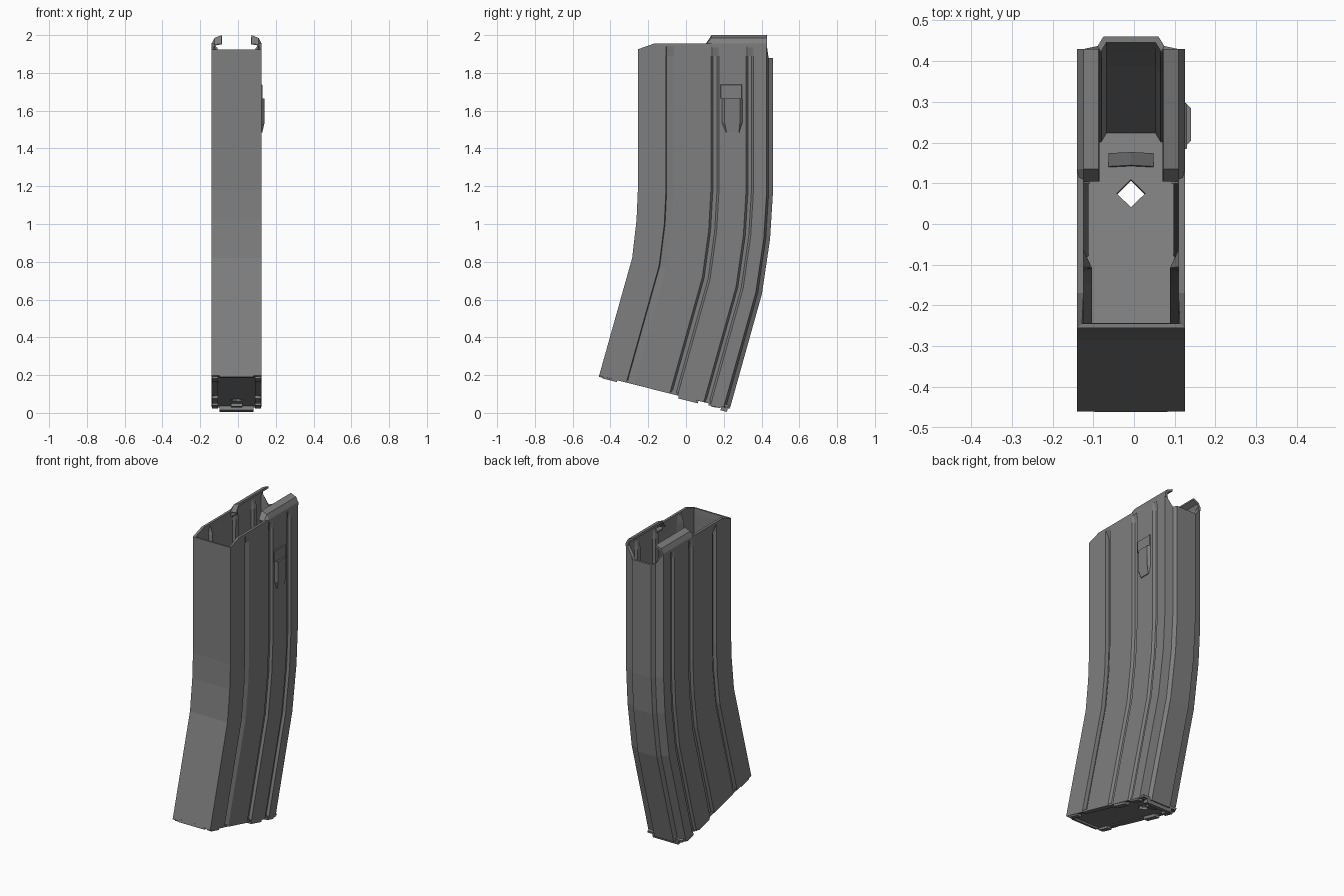
import bpy, bmesh
from mathutils import Vector

if "Cube" in bpy.data.objects:
    bpy.data.objects.remove(bpy.data.objects["Cube"])

CX, W = -0.0075, 0.1325          # centre line and half width of the shell

# Dark grey metal
metal = bpy.data.materials.new("dark_metal")
metal.diffuse_color = (0.21, 0.21, 0.21, 1)
metal.use_nodes = True
metal.node_tree.nodes["Principled BSDF"].inputs["Base Color"].default_value = metal.diffuse_color


def make(name, verts, faces, thick=0):
    bm = bmesh.new()
    vs = [bm.verts.new(v) for v in verts]
    for f in faces:
        bm.faces.new([vs[i] for i in f])
    bmesh.ops.remove_doubles(bm, verts=bm.verts, dist=0.0015)
    bmesh.ops.recalc_face_normals(bm, faces=bm.faces)
    me = bpy.data.meshes.new(name)
    bm.to_mesh(me)
    bm.free()
    me.materials.append(metal)
    ob = bpy.data.objects.new(name, me)
    bpy.context.collection.objects.link(ob)
    if thick:
        m = ob.modifiers.new("wall", 'SOLIDIFY')
        m.thickness, m.offset = thick, -1
    return ob


def loft(name, rings, caps=True, thick=0):
    n = len(rings[0])
    faces = [(r * n + i, r * n + (i + 1) % n, (r + 1) * n + (i + 1) % n, (r + 1) * n + i)
             for r in range(len(rings) - 1) for i in range(n)]
    if caps:
        faces += [tuple(range(n)), tuple(range((len(rings) - 1) * n, len(rings) * n))]
    return make(name, [p for r in rings for p in r], faces, thick)


# Curved shell: half cross-section (depth fraction, half width, groove depth)
side = [(0, W, 0), (.12, W, 0), (.208, W, 0), (.214, W, .022), (.265, W, 0),
        (.54, W, 0), (.555, W, .014), (.585, W, .014), (.60, W, 0),
        (.80, W, 0), (.815, W, .014), (.84, W, .014), (.855, W, 0),
        (.953, W, 0), (.968, .082, 0), (1, .068, 0)]
section = [(s, 1, w, g) for s, w, g in side] + [(s, -1, w, g) for s, w, g in reversed(side)]

# Stations: front y, front z, back y, back z, groove amount
stations = [(-.46, .197, .232, .022, 1), (-.285, .82, .402, .63, 1),
            (-.262, 1.02, .445, .92, 1), (-.255, 1.18, .46, 1.16, 1),
            (-.255, 1.89, .46, 1.89, 1), (-.255, 1.94, .46, 1.94, 0),
            (-.255, 1.955, .46, 1.955, 0)]


def ring(fy, fz, by, bz, amount):
    out = []
    for s, sg, w, g in section:
        z = fz + (bz - fz) * s
        if s == 0:
            z = min(z, 1.925)
        if s > .96:
            z = min(z, 1.88)
        out.append((CX + sg * (w - g * amount), fy + (by - fy) * s, z))
    return out


loft("shell", [ring(*s) for s in stations], caps=False, thick=0.016)

# Feed lips folded inward along the top rear edges
lip = [(W, 1.935), (W, 1.955), (.117, 1.985), (.08, 2.0),
       (.077, 1.988), (.108, 1.972), (.118, 1.95), (.118, 1.935)]
for name, sg in (("left_lip", -1), ("right_lip", 1)):
    loft(name, [[(CX + sg * x, y, 1.935 + (z - 1.935) * k) for x, z in lip]
                for y, k in ((.105, .3), (.135, 1), (.43, 1))])

# Small inward shoulders on the front half of the rim
for name, sg in (("left_shoulder", -1), ("right_shoulder", 1)):
    loft(name, [[(CX + sg * x, y, z) for x, z in
                 ((.125, 1.925), (.125, 1.95), (.10, 1.932), (.10, 1.922))] for y in (.10, .15)])


# Catch on the right side: window plate and tapered button
def side_block(name, outline, inner, x0, x1):
    """outline at x0, inner outline at x1"""
    loft(name, [[(x0, y, z) for y, z in outline],
                [(x1 if z > 1.5 else x1 - .011, y, z) for y, z in inner]])


side_block("catch_plate", [(.18, 1.66), (.18, 1.745), (.30, 1.745), (.30, 1.66)],
           [(.185, 1.665), (.185, 1.735), (.295, 1.735), (.295, 1.665)], .115, .130)
side_block("catch_button",
           [(.182, 1.665), (.182, 1.54), (.212, 1.48), (.285, 1.48), (.305, 1.54), (.305, 1.665)],
           [(.205, 1.665), (.205, 1.535), (.215, 1.485), (.28, 1.485), (.285, 1.535), (.285, 1.665)],
           .118, .14)

# Tilted base coordinates: fraction along the base, height along its normal
A, B = Vector((CX, -.46, .197)), Vector((CX, .232, .022))
UP = Vector((1, 0, 0)).cross(B - A).normalized()


def base(x, s, n):
    return A.lerp(B, s) + Vector((x, 0, 0)) + UP * n


def base_block(name, x0, x1, s0, s1, n0, n1):
    loft(name, [[base(x0, s0, n), base(x1, s0, n), base(x1, s1, n), base(x0, s1, n)]
                for n in (n0, n1)])


# Floor plate with a diamond hole
hole_s, d = .767, .035
corners = [base(-.122, .01, .018), base(.122, .01, .018), base(.122, .985, .018), base(-.122, .985, .018)]
diamond = [base(0, hole_s - d / .71, .018), base(d, hole_s, .018),
           base(0, hole_s + d / .71, .018), base(-d, hole_s, .018)]
faces = []
for i in range(4):
    j = (i + 1) % 4
    faces += [(i, j, 4 + i), (j, 4 + j, 4 + i)]
make("floor_plate", corners + diamond, faces, thick=0.014)

# Raised tongue inside the floor plate
loft("floor_tongue", [[base(x, s, n + h * .6) for s, n in
                       ((.86, .018), (.86, .026), (.90, .045), (.90, .037))]
                      for x, h in ((-.055, 0), (0, .02), (.055, 0))])

# Folded rails and tabs holding the floor plate
for name, sg in (("left", -1), ("right", 1)):
    for part, s0, s1, n in (("front_tab", .03, .14, -.010), ("front_rail", .20, .60, .0),
                            ("rear_rail", .61, .76, -.014), ("rear_tab", .84, .93, -.010)):
        base_block(f"{name}_{part}", sg * .098, sg * (W - .003), s0, s1, n, .012)
base_block("rear_stop", -.09, .09, .935, .985, -.020, .012)
base_block("front_stop", -.09, .09, .0, .03, -.006, .012)
base_block("floor_bump", -.03, .03, .86, .90, -.012, .012)
